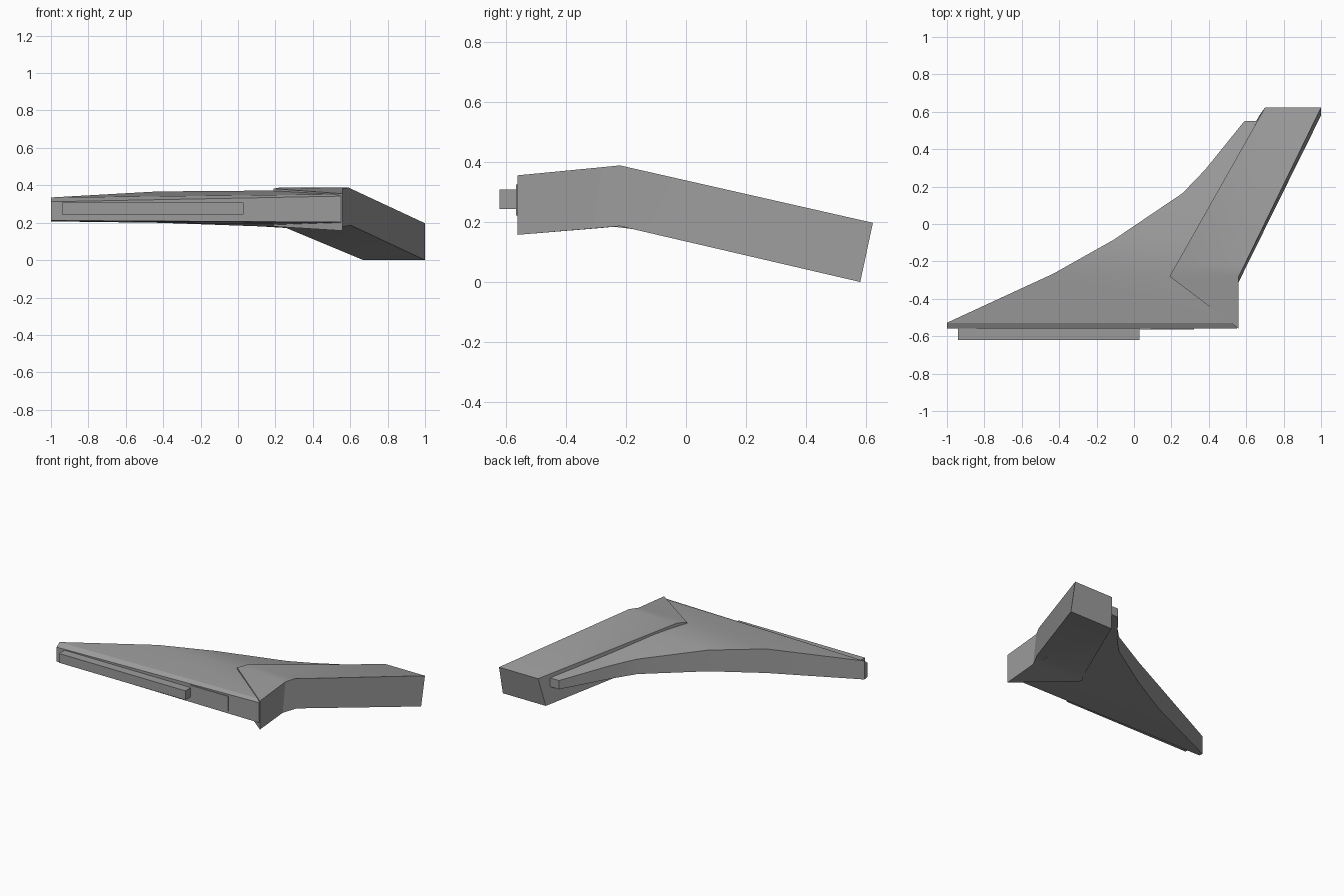
import bpy, bmesh, math

if "Cube" in bpy.data.objects:
    bpy.data.objects.remove(bpy.data.objects["Cube"])

grey = bpy.data.materials.new("mid grey")
grey.diffuse_color = (0.33, 0.33, 0.33, 1)
grey.use_nodes = True
grey.node_tree.nodes["Principled BSDF"].inputs["Base Color"].default_value = grey.diffuse_color


def make(name, verts, faces, smooth=0):
    mesh = bpy.data.meshes.new(name)
    mesh.from_pydata(verts, [], faces)
    bm = bmesh.new()
    bm.from_mesh(mesh)
    bmesh.ops.recalc_face_normals(bm, faces=bm.faces)
    bm.to_mesh(mesh)
    bm.free()
    mesh.materials.append(grey)
    obj = bpy.data.objects.new(name, mesh)
    bpy.context.collection.objects.link(obj)
    if smooth:
        bpy.ops.object.select_all(action='DESELECT')
        obj.select_set(True)
        bpy.context.view_layer.objects.active = obj
        bpy.ops.object.shade_smooth_by_angle(angle=math.radians(smooth))
    return obj


def loft(name, rings, smooth=0):
    """Skin a list of four-cornered rings and cap both ends."""
    verts = [p for ring in rings for p in ring]
    faces = [(0, 1, 2, 3), tuple(len(verts) - 4 + i for i in range(4))]
    for r in range(len(rings) - 1):
        for i in range(4):
            j = (i + 1) % 4
            faces.append((4*r + i, 4*r + j, 4*r + 4 + j, 4*r + 4 + i))
    return make(name, verts, faces, smooth)


def box(name, x, y, z):
    loft(name, [[(x[0], v, z[0]), (x[1], v, z[0]), (x[1], v, z[1]), (x[0], v, z[1])]
                for v in y])


# Web: stations of y, left x, right x, top left/right z, bottom left/right z
stations = [
    (-0.56, -1.0, 0.552, 0.312, 0.342, 0.212, 0.203),
    (-0.528, -1.0, 0.552, 0.335, 0.352, 0.207, 0.20),
    (-0.265, -0.43, 0.55, 0.367, 0.375, 0.20, 0.187),
    (-0.085, -0.11, 0.55, 0.342, 0.342, 0.195, 0.165),
    (0.165, 0.26, 0.60, 0.276, 0.276, 0.172, 0.15),
    (0.29, 0.38, 0.65, 0.246, 0.246, 0.155, 0.14),
    (0.55, 0.59, 0.72, 0.186, 0.186, 0.125, 0.125),
]
loft("web", [[(xl, y, bl), (xr, y, br), (xr, y, tr), (xl, y, tl)]
             for y, xl, xr, tl, tr, bl, br in stations], smooth=20)

# Arm: wedge-shaped root, knee, and long tapered bar sloping down to the rear
top = [(0.56, -0.56, 0.355), (0.56, -0.28, 0.382), (0.59, -0.22, 0.388),
       (1.0, 0.622, 0.197), (0.70, 0.622, 0.197), (0.224, -0.22, 0.388),
       (0.19, -0.28, 0.382)]
bottom = [(0.56, -0.56, 0.157), (0.56, -0.31, 0.178), (0.604, -0.22, 0.186),
          (1.0, 0.58, 0.0), (0.67, 0.58, 0.0), (0.224, -0.22, 0.186),
          (0.19, -0.28, 0.18)]
panels = [(0, 1, 6), (1, 2, 5, 6), (2, 3, 4, 5)]
faces = panels + [tuple(7 + i for i in p) for p in panels]
faces += [(i, (i + 1) % 7, 7 + (i + 1) % 7, 7 + i) for i in range(7)]
make("arm", top + bottom, faces, smooth=20)

# Rail and thin plate on the front edge
box("front_rail", (-0.94, 0.03), (-0.62, -0.55), (0.243, 0.307))
box("front_plate", (0.03, 0.32), (-0.565, -0.555), (0.222, 0.325))
